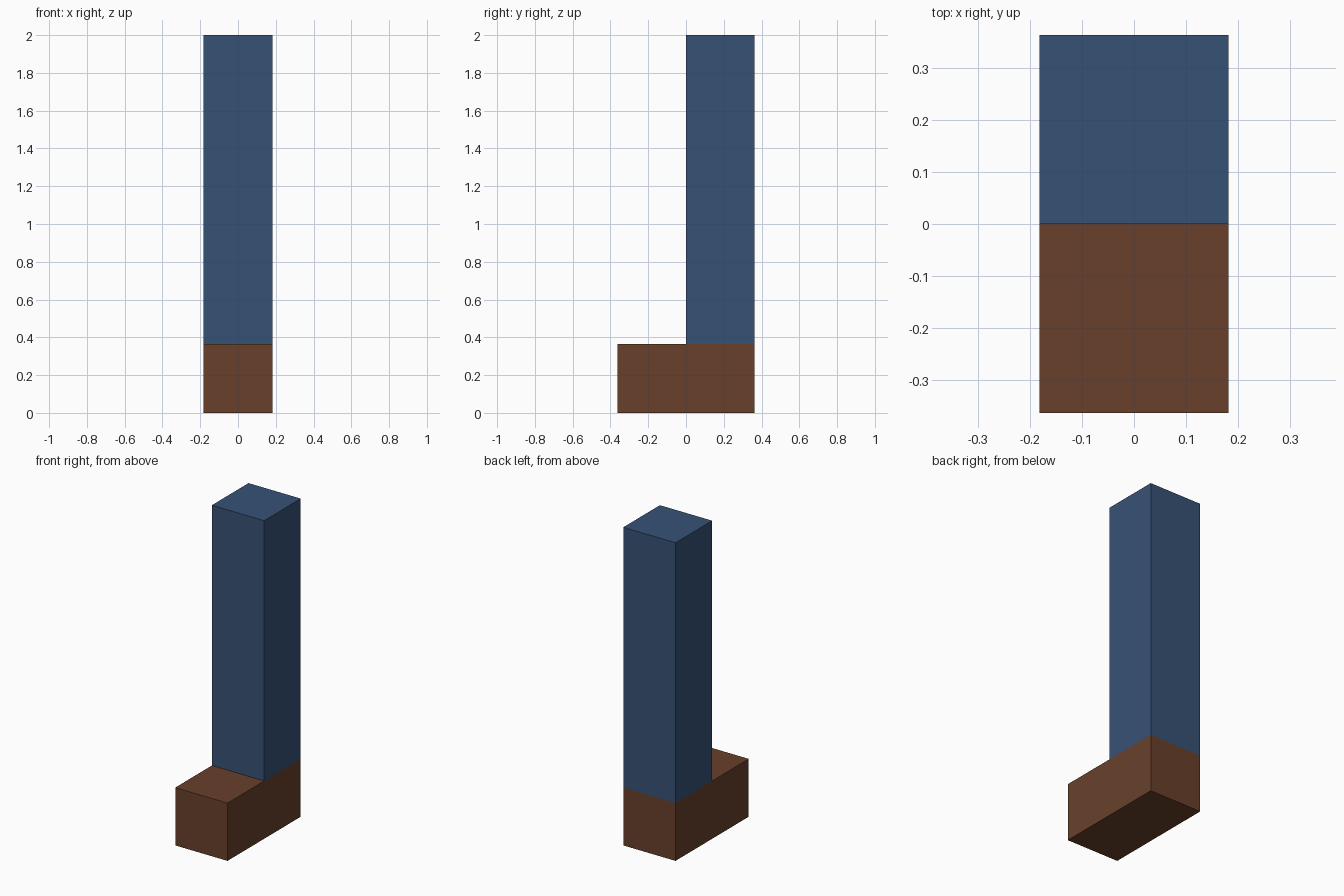
import bpy

if "Cube" in bpy.data.objects:
    bpy.data.objects.remove(bpy.data.objects["Cube"])

U = 2 / 5.5  # block module: the leg is one module square, the whole is 5.5 high


def material(name, rgb):
    mat = bpy.data.materials.new(name)
    mat.diffuse_color = (*rgb, 1)
    mat.use_nodes = True
    mat.node_tree.nodes["Principled BSDF"].inputs["Base Color"].default_value = mat.diffuse_color
    return mat


def box(name, lo, hi, mat):
    """Axis-aligned box between two corners."""
    size = [b - a for a, b in zip(lo, hi)]
    mid = [(a + b) / 2 for a, b in zip(lo, hi)]
    bpy.ops.mesh.primitive_cube_add(size=1, location=mid)
    obj = bpy.context.object
    obj.name = name
    obj.scale = size
    bpy.ops.object.transform_apply(location=False, rotation=False, scale=True)
    obj.data.materials.append(mat)
    return obj


brown = material("brown_leather", (0.138, 0.051, 0.024))
blue = material("blue_denim", (0.037, 0.084, 0.181))

# Shoe: two modules long, toe pointing to the front
box("shoe", (-U / 2, -U, 0), (U / 2, U, U), brown)

# Leg: square column standing on the rear half of the shoe
box("trouser_leg", (-U / 2, 0, U), (U / 2, U, 2), blue)
